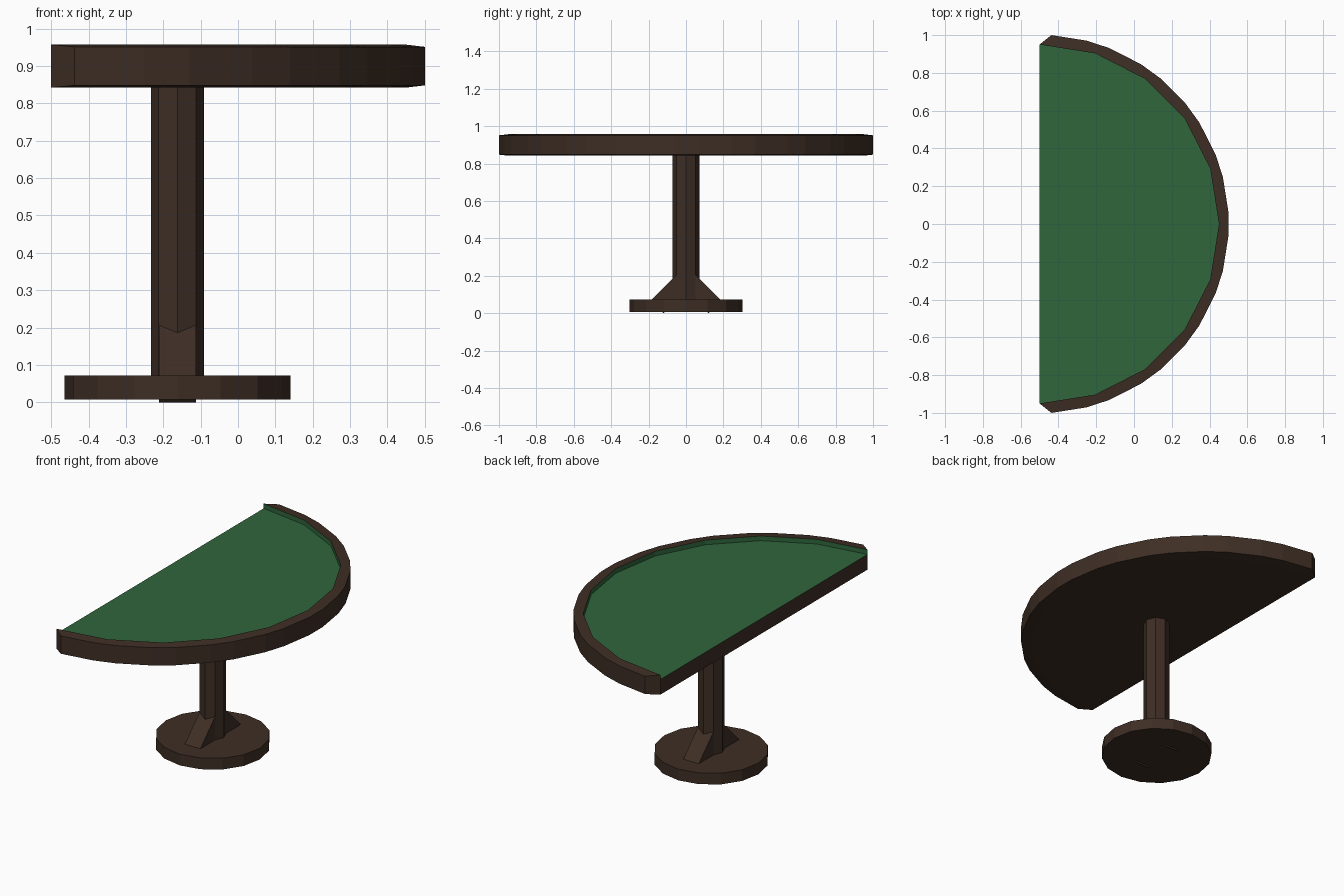
import bpy, bmesh, math

if "Cube" in bpy.data.objects:
    bpy.data.objects.remove(bpy.data.objects["Cube"])


def material(name, color):
    m = bpy.data.materials.new(name)
    m.diffuse_color = (*color, 1)
    m.use_nodes = True
    m.node_tree.nodes["Principled BSDF"].inputs["Base Color"].default_value = m.diffuse_color
    return m


BROWN = material("dark_wood", (0.048, 0.027, 0.018))
GREEN = material("green_felt", (0.029, 0.133, 0.045))


def make(name, bm, mat):
    me = bpy.data.meshes.new(name)
    bm.to_mesh(me)
    bm.free()
    ob = bpy.data.objects.new(name, me)
    me.materials.append(mat)
    bpy.context.collection.objects.link(ob)
    return ob


def cylinder(name, sides, r, z0, z1, x):
    bm = bmesh.new()
    ring = [(x + r * math.cos(2 * math.pi * i / sides),
             r * math.sin(2 * math.pi * i / sides)) for i in range(sides)]
    lo = [bm.verts.new((px, py, z0)) for px, py in ring]
    hi = [bm.verts.new((px, py, z1)) for px, py in ring]
    bm.faces.new(lo[::-1])
    bm.faces.new(hi)
    for i in range(sides):
        j = (i + 1) % sides
        bm.faces.new((lo[i], lo[j], hi[j], hi[i]))
    return make(name, bm, BROWN)


def arc(r, deg, z):
    a = math.radians(deg)
    return (-0.5 + r * math.cos(a), r * math.sin(a), z)


# Tabletop: half disc with a raised rim, bevelled outer corners
R_IN, R_OUT = 0.95, 1.002
Z_BOT, Z_FELT, Z_TOP = 0.842, 0.93, 0.957
steps = [-90 + 18 * k for k in range(11)]
bm = bmesh.new()
inner_lo = [bm.verts.new(arc(R_IN, a, Z_BOT)) for a in steps]
inner_hi = [bm.verts.new(arc(R_IN, a, Z_TOP)) for a in steps]


def outer(z):
    rows = []
    for a in steps:
        angles = [b for b in (a - 3.6, a + 3.6) if abs(b) < 90]
        rows.append([bm.verts.new(arc(R_OUT, b, z)) for b in angles])
    return rows


out_lo, out_hi = outer(Z_BOT + 0.006), outer(Z_TOP - 0.006)
for ins, outs in ((inner_lo, out_lo), (inner_hi, out_hi)):
    for k in range(11):
        if len(outs[k]) == 2:
            bm.faces.new((ins[k], *outs[k]))
        if k < 10:
            bm.faces.new((ins[k], outs[k][-1], outs[k + 1][0], ins[k + 1]))
flat_lo = [v for row in out_lo for v in row]
flat_hi = [v for row in out_hi for v in row]
for i in range(len(flat_lo) - 1):
    bm.faces.new((flat_lo[i], flat_lo[i + 1], flat_hi[i + 1], flat_hi[i]))
bm.faces.new(inner_lo)
# rim end caps and straight edge
felt_ends = [bm.verts.new(arc(R_IN, a, Z_FELT)) for a in (-90, 90)]
for k, i, f in ((0, 0, felt_ends[0]), (10, -1, felt_ends[1])):
    bm.faces.new((inner_lo[k], flat_lo[i], flat_hi[i], inner_hi[k], f))
bm.faces.new((inner_lo[0], felt_ends[0], felt_ends[1], inner_lo[10]))
bmesh.ops.recalc_face_normals(bm, faces=bm.faces)
make("tabletop", bm, BROWN)

# Felt: playing surface and inner rim wall
bm = bmesh.new()
lo = [bm.verts.new(arc(R_IN, a, Z_FELT)) for a in steps]
hi = [bm.verts.new(arc(R_IN, a, Z_TOP)) for a in steps]
bm.faces.new(lo)
for k in range(10):
    bm.faces.new((lo[k + 1], lo[k], hi[k], hi[k + 1]))
make("felt", bm, GREEN)

# Pedestal
CX = -0.162
cylinder("column", 8, 0.071, 0.06, 0.85, CX)
cylinder("base", 16, 0.302, 0.007, 0.072, CX)

# Sloped braces front and back
profile = [(0.1885, 0.0685), (0.12, 0.0), (0.02, 0.10), (0.035, 0.222)]
for name, s in (("front_brace", -1), ("back_brace", 1)):
    bm = bmesh.new()
    sides = [[bm.verts.new((CX + dx, s * y, z)) for y, z in profile]
             for dx in (-0.05, 0.05)]
    for f in sides:
        bm.faces.new(f)
    for i in range(4):
        j = (i + 1) % 4
        bm.faces.new((sides[0][i], sides[0][j], sides[1][j], sides[1][i]))
    bmesh.ops.recalc_face_normals(bm, faces=bm.faces)
    make(name, bm, BROWN)
